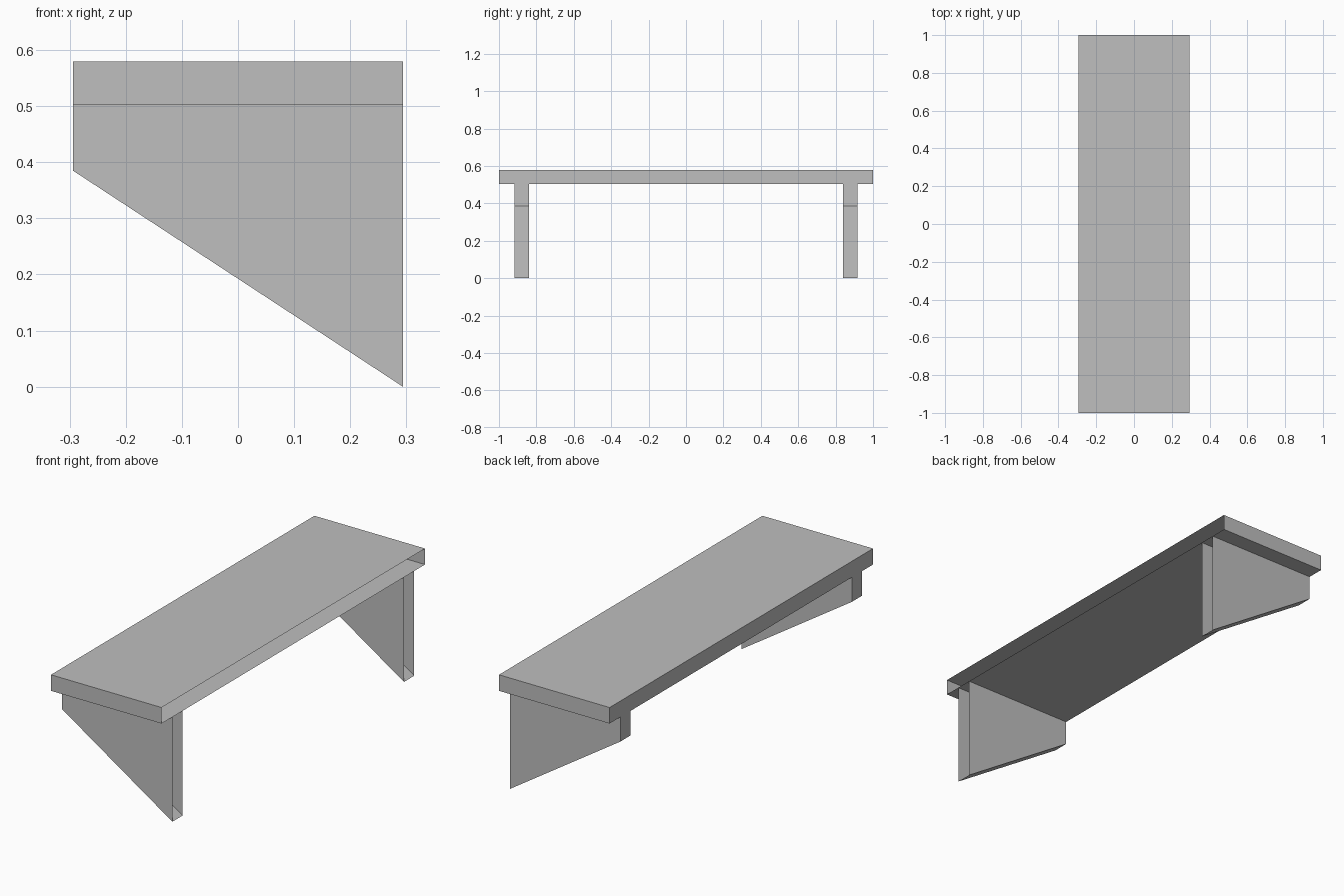
import bpy
import bmesh

HALF_DEPTH = 0.294
SHELF_BOTTOM, SHELF_TOP = 0.503, 0.58
BRACKET_TIP = 0.385

cube = bpy.data.objects.get("Cube")
if cube:
    bpy.data.objects.remove(cube, do_unlink=True)

grey = bpy.data.materials.new("light_grey")
grey.use_nodes = True
colour = (0.52, 0.52, 0.52, 1)
grey.diffuse_color = colour
grey.node_tree.nodes["Principled BSDF"].inputs["Base Color"].default_value = colour


def open_shell(name, profile, y0, y1, open_top=False):
    """Extrude an x-z profile along y, leaving the wall side (+x) open."""
    bm = bmesh.new()
    face = bm.faces.new([bm.verts.new((x, y0, z)) for x, z in profile])
    ext = bmesh.ops.extrude_face_region(bm, geom=[face], use_keep_orig=True)
    moved = [v for v in ext["geom"] if isinstance(v, bmesh.types.BMVert)]
    bmesh.ops.translate(bm, verts=moved, vec=(0, y1 - y0, 0))
    bmesh.ops.recalc_face_normals(bm, faces=bm.faces)
    bm.normal_update()
    gone = [f for f in bm.faces
            if f.normal.x > 0.9 or (open_top and f.normal.z > 0.9)]
    bmesh.ops.delete(bm, geom=gone, context='FACES')
    mesh = bpy.data.meshes.new(name)
    bm.to_mesh(mesh)
    bm.free()
    mesh.materials.append(grey)
    obj = bpy.data.objects.new(name, mesh)
    bpy.context.collection.objects.link(obj)
    return obj


# Shelf board, hollow and open towards the wall
board = [(-HALF_DEPTH, SHELF_BOTTOM), (HALF_DEPTH, SHELF_BOTTOM),
         (HALF_DEPTH, SHELF_TOP), (-HALF_DEPTH, SHELF_TOP)]
open_shell("shelf_board", board, -1, 1)

# Sloped brackets, closed on top by the board
bracket = [(-HALF_DEPTH, BRACKET_TIP), (HALF_DEPTH, 0),
           (HALF_DEPTH, SHELF_BOTTOM), (-HALF_DEPTH, SHELF_BOTTOM)]
for name, side in (("front_bracket", -1), ("back_bracket", 1)):
    open_shell(name, bracket, side * 0.84, side * 0.918, open_top=True)
